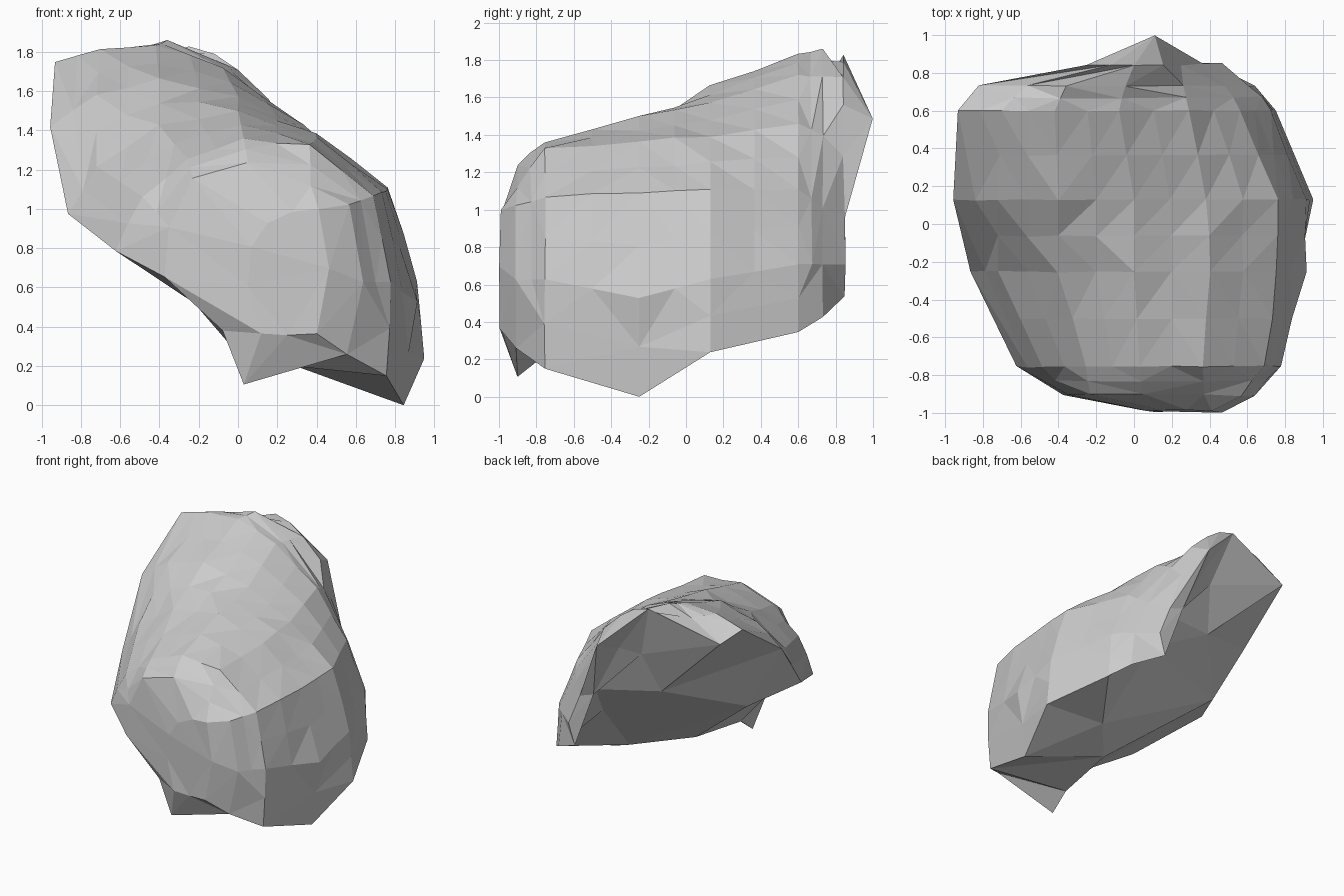
import bpy, bmesh, random
from mathutils import Vector

if "Cube" in bpy.data.objects:
    bpy.data.objects.remove(bpy.data.objects["Cube"])

random.seed(4)

# Outer cross-sections, front to back: y, then x,z pairs from left rim over the crest to right rim
SECTIONS = [
    (-.985, .05, .40, .05, .60, .07, .80, .15, .92, .28, .98, .41, .99, .46, .69, .40, .36),
    (-.90, -.37, .65, -.35, .90, -.23, 1.15, .05, 1.23, .37, 1.11, .56, 1.01, .63, .62, .55, .26),
    (-.75, -.62, .78, -.48, 1.05, -.25, 1.24, .03, 1.34, .36, 1.31, .69, 1.06, .77, .62, .75, .15),
    (-.25, -.86, .97, -.72, 1.21, -.40, 1.41, .00, 1.48, .40, 1.35, .75, 1.08, .90, .52, .84, .00),
    (.13, -.95, 1.41, -.72, 1.57, -.40, 1.65, .00, 1.56, .38, 1.38, .76, 1.10, .90, .62, .95, .23),
    (.60, -.93, 1.74, -.70, 1.80, -.42, 1.82, -.08, 1.71, .28, 1.44, .56, 1.10, .72, .70, .75, .34),
    (.73, -.82, 1.64, -.56, 1.78, -.36, 1.85, -.05, 1.70, .25, 1.38, .48, 1.00, .61, .70, .64, .42),
    (.84, -.25, 1.82, -.12, 1.78, .00, 1.70, .15, 1.55, .25, 1.28, .36, .95, .46, .70, .42, .54),
]
# Broken underside: two x,z pairs per section
UNDER = [(.12, .36, .25, .35), (-.07, .38, .03, .10), (-.22, .52, .03, .22), (-.48, .75, .09, .28),
         (-.65, .86, .42, .27), (-.20, 1.05, .33, .75), (-.11, 1.38, .31, .98), (.02, 1.44, .25, 1.0)]

bm = bmesh.new()
rings, left, right = [], [], []
for (y, *p), (lx, lz, rx, rz) in zip(SECTIONS, UNDER):
    rings.append([bm.verts.new((p[i], y, p[i + 1])) for i in range(0, len(p), 2)])
    left.append(bm.verts.new((lx, y, lz)))
    right.append(bm.verts.new((rx, y, rz)))
tip = bm.verts.new((.11, 1.0, 1.48))

# Outer dome
outer = []
for a, b in zip(rings, rings[1:]):
    for i in range(len(a) - 1):
        outer.append(bm.faces.new((a[i], a[i + 1], b[i + 1], b[i])))

# Back peak and the notch below it
last = rings[-1]
for i in range(5):
    bm.faces.new((last[i], last[i + 1], tip))
for tri in ((last[0], tip, left[-1]), (left[-1], tip, right[-1]), (tip, last[5], right[-1]),
            (right[-1], last[5], last[6]), (right[-1], last[6], last[7])):
    bm.faces.new(tri)

# Underside strips
for k in range(len(rings) - 1):
    a = (rings[k][0], left[k], right[k], rings[k][-1])
    b = (rings[k + 1][0], left[k + 1], right[k + 1], rings[k + 1][-1])
    for i in range(3):
        bm.faces.new((a[i], b[i], b[i + 1], a[i + 1]))

# Front end
bm.faces.new(rings[0] + [right[0], left[0]])

# Facet the dome: new points swell slightly outward
old = set(bm.verts)
faces = set(outer[7:-7])
edges = [e for e in bm.edges if all(f in faces for f in e.link_faces)]
bmesh.ops.subdivide_edges(bm, edges=edges, cuts=1, use_grid_fill=True)
bmesh.ops.recalc_face_normals(bm, faces=bm.faces)
bm.normal_update()
for v in bm.verts:
    if v not in old:
        v.co += v.normal * random.uniform(-.002, .016)
bmesh.ops.triangulate(bm, faces=bm.faces)
bmesh.ops.recalc_face_normals(bm, faces=bm.faces)

# Rest on the ground
low = min(v.co.z for v in bm.verts)
bmesh.ops.translate(bm, verts=bm.verts, vec=Vector((0, 0, -low)))

mesh = bpy.data.meshes.new("rock_shell")
bm.to_mesh(mesh)
bm.free()
bpy.context.collection.objects.link(bpy.data.objects.new("rock_shell", mesh))
